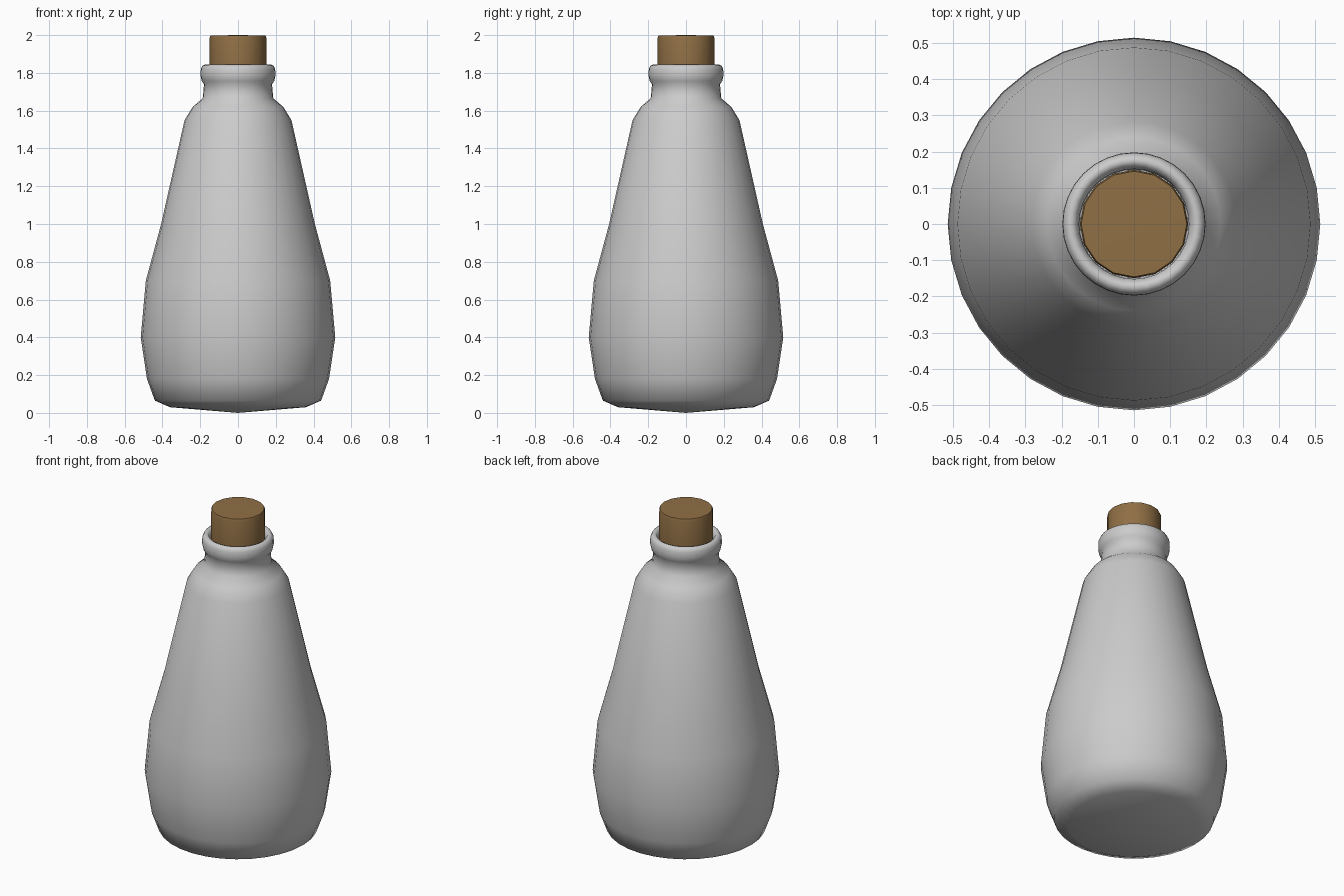
import bpy, bmesh, math

if "Cube" in bpy.data.objects:
    bpy.data.objects.remove(bpy.data.objects["Cube"])


def lathe(name, profile, segments, angle):
    """Revolve (radius, height) points about z; radius 0 makes a pole."""
    bm = bmesh.new()
    rings = []
    for r, z in profile:
        if r == 0:
            rings.append([bm.verts.new((0, 0, z))] * segments)
        else:
            rings.append([bm.verts.new((r * math.cos(2 * math.pi * i / segments),
                                        r * math.sin(2 * math.pi * i / segments), z))
                          for i in range(segments)])
    for low, high in zip(rings, rings[1:]):
        for i in range(segments):
            j = (i + 1) % segments
            quad = (low[i], low[j], high[j], high[i])
            bm.faces.new(list(dict.fromkeys(quad)))
    bmesh.ops.recalc_face_normals(bm, faces=bm.faces)
    mesh = bpy.data.meshes.new(name)
    bm.to_mesh(mesh)
    bm.free()
    obj = bpy.data.objects.new(name, mesh)
    bpy.context.collection.objects.link(obj)
    bpy.ops.object.select_all(action='DESELECT')
    obj.select_set(True)
    bpy.context.view_layer.objects.active = obj
    bpy.ops.object.shade_smooth_by_angle(angle=math.radians(angle))
    return obj


# Bottle: shallow cone base, tapering body, neck, rolled lip and plugged mouth
lathe("bottle", [
    (0, 0.0), (0.36, 0.03), (0.44, 0.065), (0.482, 0.18), (0.515, 0.40),
    (0.488, 0.70), (0.407, 1.0), (0.283, 1.55), (0.24, 1.62), (0.187, 1.665),
    (0.18, 1.74), (0.192, 1.757), (0.198, 1.785), (0.197, 1.82),
    (0.188, 1.838), (0.175, 1.844), (0.162, 1.838), (0.152, 1.815),
    (0.15, 1.70), (0, 1.70),
], 32, 60)

# Cork stopper with slightly softened top edge
cork = lathe("cork", [
    (0, 1.71), (0.146, 1.71), (0.15, 1.80), (0.15, 1.985), (0.146, 1.998), (0, 2.0),
], 16, 50)
brown = bpy.data.materials.new("cork_brown")
brown.diffuse_color = (0.28, 0.16, 0.06, 1)
brown.use_nodes = True
brown.node_tree.nodes["Principled BSDF"].inputs["Base Color"].default_value = brown.diffuse_color
cork.data.materials.append(brown)
